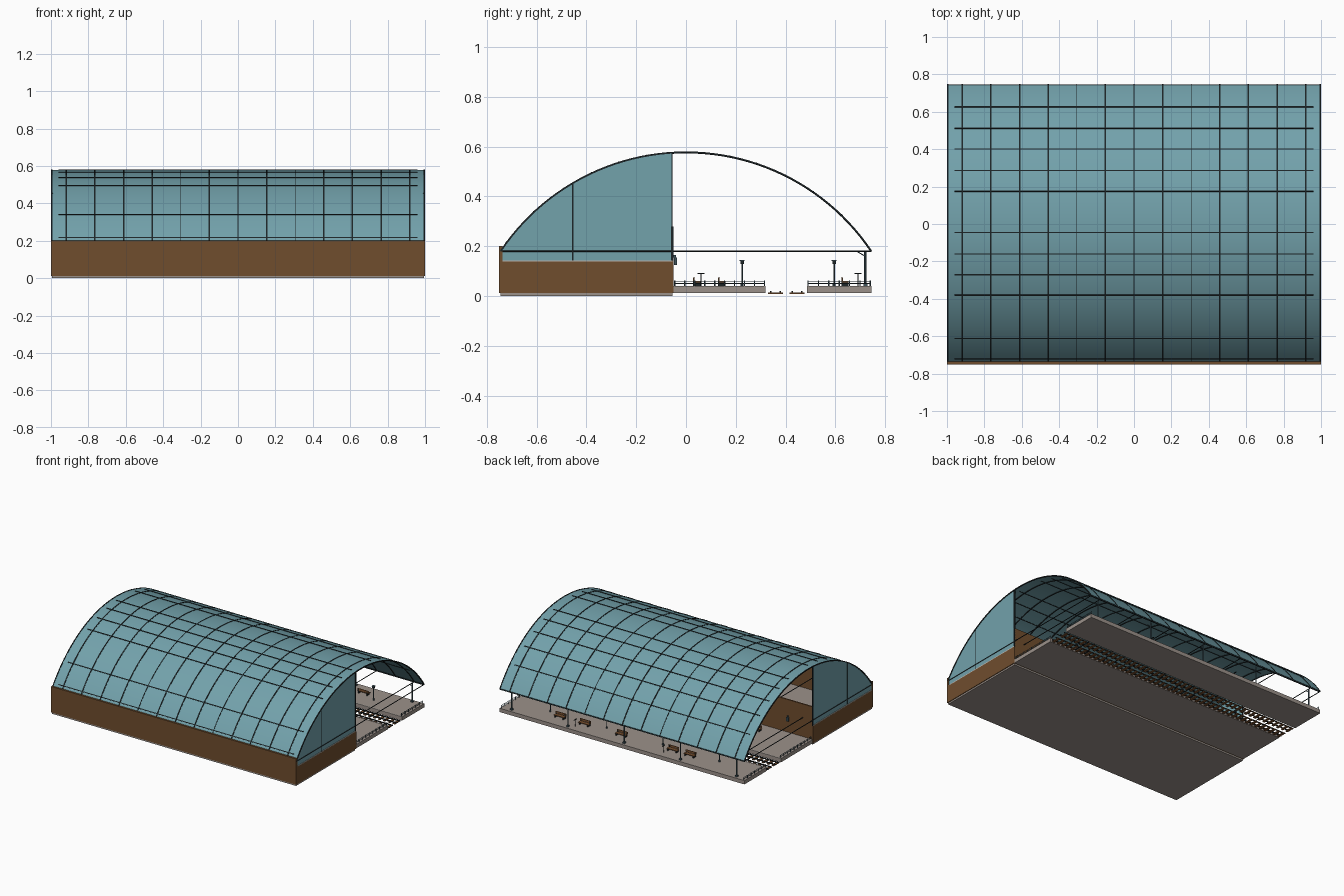
import bpy, bmesh, math
from mathutils import Vector

cube = bpy.data.objects.get("Cube")
if cube:
    bpy.data.objects.remove(cube)


def material(name, rgb):
    m = bpy.data.materials.new(name)
    m.use_nodes = True
    m.diffuse_color = (*rgb, 1)
    m.node_tree.nodes["Principled BSDF"].inputs["Base Color"].default_value = (*rgb, 1)
    return m


GLASS = material("teal glass", (0.17, 0.36, 0.41))
BRICK = material("brown brick", (0.16, 0.075, 0.027))
STONE = material("warm grey paving", (0.33, 0.285, 0.255))
IRON = material("dark iron", (0.012, 0.018, 0.02))
TRIM = material("pale trim", (0.5, 0.46, 0.42))
WOOD = material("bench wood", (0.2, 0.085, 0.03))
STEEL = material("blue grey steel", (0.05, 0.09, 0.11))

# Arch geometry shared by roof, ribs and gables
HALF, SPRING, APEX = 0.745, 0.18, 0.578
RISE = APEX - SPRING
R = (HALF ** 2 + RISE ** 2) / (2 * RISE)
CZ = APEX - R
SWEEP = math.asin(HALF / R)


def arch_z(y):
    return CZ + math.sqrt(R * R - y * y)


def arc(radius, n=48):
    angles = [SWEEP * (2 * i / n - 1) for i in range(n + 1)]
    return [(radius * math.sin(a), CZ + radius * math.cos(a)) for a in angles]


def finish(bm, name, mat, smooth=False):
    bmesh.ops.recalc_face_normals(bm, faces=bm.faces)
    mesh = bpy.data.meshes.new(name)
    bm.to_mesh(mesh)
    bm.free()
    mesh.materials.append(mat)
    ob = bpy.data.objects.new(name, mesh)
    bpy.context.collection.objects.link(ob)
    if smooth:
        bpy.ops.object.select_all(action='DESELECT')
        ob.select_set(True)
        bpy.context.view_layer.objects.active = ob
        bpy.ops.object.shade_smooth_by_angle(angle=math.radians(30))
    return ob


def add_box(bm, x, y, z):
    """Box from three (low, high) ranges."""
    vs = bmesh.ops.create_cube(bm, size=1)["verts"]
    for v in vs:
        v.co = [r[0] + (c + 0.5) * (r[1] - r[0]) for c, r in zip(v.co, (x, y, z))]
    return vs


def boxes(name, mat, ranges):
    bm = bmesh.new()
    for r in ranges:
        add_box(bm, *r)
    return finish(bm, name, mat)


def around(c, w):
    return (c - w / 2, c + w / 2)


def add_bar(bm, a, b, w, sides=6):
    """Thin round bar between two points."""
    a, b = Vector(a), Vector(b)
    rot = (b - a).to_track_quat('Z', 'Y')
    vs = bmesh.ops.create_cone(bm, cap_ends=True, segments=sides, radius1=w / 2,
                               radius2=w / 2, depth=(b - a).length)["verts"]
    for v in vs:
        v.co = rot @ v.co + (a + b) / 2


def add_prism(bm, outline, x0, x1):
    """Extrude a y-z outline along x."""
    face = bm.faces.new([bm.verts.new((x0, y, z)) for y, z in outline])
    ext = bmesh.ops.extrude_face_region(bm, geom=[face])["geom"]
    for v in ext:
        if isinstance(v, bmesh.types.BMVert):
            v.co.x = x1


def arch_band(bm, x0, x1, r0, r1):
    add_prism(bm, arc(r1) + arc(r0)[::-1], x0, x1)


# Roof glazing
bm = bmesh.new()
arch_band(bm, -0.998, 0.998, R - 0.002, R + 0.001)
finish(bm, "roof_glass", GLASS, True)

# Roof ribs, the end ribs sit flush with the gables
bm = bmesh.new()
for i in range(-6, 7):
    w = 0.005 if i in (-2, 2) else 0.008
    arch_band(bm, i * 0.153 - w / 2, i * 0.153 + w / 2, R - 0.005, R + 0.003)
for s in (-1, 1):
    arch_band(bm, s * 0.993, s, R - 0.004, R + 0.003)
finish(bm, "roof_ribs", IRON, True)

# Purlins running along the hall
bm = bmesh.new()
for y in (-0.72, -0.61, -0.38, -0.27, -0.16, -0.045, 0.175, 0.285, 0.4, 0.51, 0.625):
    vs = add_box(bm, (-0.96, 0.96), (-0.003, 0.003), (-0.004, 0.004))
    tilt = math.asin(y / R)
    for v in vs:
        py, pz = v.co.y, v.co.z
        v.co.y = y + py * math.cos(tilt) + pz * math.sin(tilt)
        v.co.z = arch_z(y) - py * math.sin(tilt) + pz * math.cos(tilt)
finish(bm, "roof_purlins", IRON)

# Tie rods at spring height
bm = bmesh.new()
for x in [-0.997, 0.997] + [i * 0.306 for i in range(-3, 4)]:
    add_bar(bm, (x, -0.74, SPRING), (x, 0.74, SPRING), 0.006)
finish(bm, "tie_rods", IRON)
boxes("eaves_beam", IRON, [((-0.998, 0.998), (0.737, 0.745), (0.177, 0.185))])

# Booking hall shell
boxes("hall_floor", STONE, [((-0.995, 0.995), (-0.745, -0.055), (0, 0.012))])
boxes("hall_front_wall", BRICK, [((-1, 1), (-0.75, -0.736), (0.012, 0.202))])
boxes("hall_back_wall", BRICK, [((-0.994, 0.994), (-0.06, -0.05), (0.012, 0.28))])
boxes("hall_side_walls", BRICK,
      [(around(s * 0.994, 0.012), (-0.737, -0.05), (0.012, 0.138)) for s in (-1, 1)])
boxes("side_wall_coping", TRIM,
      [(around(s * 0.994, 0.012), (-0.737, -0.055), (0.138, 0.143)) for s in (-1, 1)])

# Glazed gables over the side walls
bm = bmesh.new()
for s in (-1, 1):
    top = [(y, z - 0.002) for y, z in arc(R) if y < -0.06] + [(-0.056, arch_z(0.056) - 0.002)]
    add_prism(bm, [(-0.056, 0.143), (-0.745, 0.143)] + top, s * 0.991, s * 0.996)
finish(bm, "gable_glass", GLASS)
bm = bmesh.new()
for s in (-1, 1):
    for y in (-0.455, -0.056):
        add_box(bm, around(s * 0.9945, 0.009), around(y, 0.005), (0.14, arch_z(y)))
    add_box(bm, around(s * 0.995, 0.008), around(-0.055, 0.01), (0.14, 0.28))
finish(bm, "gable_posts", IRON)

# Platforms and their edge strips
PLATFORMS = {"near_platform": (-0.05, 0.32), "far_platform": (0.485, 0.745)}
for name, span in PLATFORMS.items():
    boxes(name, STONE, [((-0.998, 0.998), span, (0.012, 0.04))])
boxes("platform_edges", TRIM,
      [((-0.998, 0.998), around(y, 0.008), (0.038, 0.041)) for y in (0.316, 0.489)])

# Fences across the platform ends
bm = bmesh.new()
for s in (-1, 1):
    for y0, y1 in PLATFORMS.values():
        n = round((y1 - y0) / 0.04)
        for z in (0.051, 0.06):
            add_bar(bm, (s * 0.99, y0 + 0.004, z), (s * 0.99, y1 - 0.004, z), 0.003)
        for i in range(n + 1):
            y = y0 + 0.005 + (y1 - y0 - 0.01) * i / n
            add_bar(bm, (s * 0.99, y, 0.04), (s * 0.99, y, 0.062), 0.005)
finish(bm, "end_fences", STEEL)

# Two tracks
boxes("sleepers", WOOD, [(around(-0.98 + 0.04 * i, 0.018), around(y, 0.06), (0.008, 0.014))
                         for y in (0.36, 0.445) for i in range(50)])
boxes("rails", IRON, [((-0.998, 0.998), around(y + d, 0.006), (0.014, 0.021))
                      for y in (0.36, 0.445) for d in (-0.019, 0.019)])

# Roof columns with braces
bm = bmesh.new()
for i in range(-2, 3):
    x = i * 0.459
    add_bar(bm, (x, 0.72, 0.04), (x, 0.72, SPRING), 0.009, 8)
    add_bar(bm, (x, 0.72, 0.16), (x, 0.685, SPRING), 0.004)
    add_box(bm, around(x, 0.016), around(0.72, 0.016), (0.04, 0.05))
finish(bm, "roof_columns", STEEL)

# Platform lamps
posts, heads = bmesh.new(), bmesh.new()
for y in (0.225, 0.595):
    for x in (-0.69, -0.23, 0.23, 0.69):
        add_bar(posts, (x, y, 0.04), (x, y, 0.13), 0.006)
        add_bar(posts, (x, y, 0.04), (x, y, 0.052), 0.012, 8)
        add_box(posts, around(x, 0.02), around(y, 0.02), (0.14, 0.145))
        add_box(heads, around(x, 0.014), around(y, 0.014), (0.128, 0.14))
finish(posts, "lamp_posts", STEEL)
finish(heads, "lamp_heads", IRON)

# Benches: seat and back in wood, legs in iron
wood, legs = bmesh.new(), bmesh.new()
for y, side, xs in ((0.045, 1, (-0.6, -0.2, 0.2, 0.6)), (0.145, 1, (-0.4, 0, 0.4)),
                    (0.64, 1, (-0.48, -0.34, 0.08, 0.38, 0.58))):
    for x in xs:
        add_box(wood, around(x, 0.085), around(y, 0.026), (0.054, 0.058))
        add_box(wood, around(x, 0.085), around(y - side * 0.013, 0.004), (0.06, 0.076))
        for d in (-0.034, 0.034):
            add_box(legs, around(x + d, 0.005), around(y, 0.026), (0.04, 0.054))
            add_box(legs, around(x + d, 0.005), around(y - side * 0.013, 0.006), (0.04, 0.072))
finish(wood, "bench_boards", WOOD)
finish(legs, "bench_legs", IRON)

# Small post signs
bm = bmesh.new()
for x, y in ((0.3, 0.06), (-0.3, 0.06), (0.42, 0.69), (-0.3, 0.69)):
    add_bar(bm, (x, y, 0.04), (x, y, 0.09), 0.004)
    add_box(bm, around(x, 0.006), around(y, 0.028), (0.088, 0.092))
finish(bm, "post_signs", IRON)

# Wall lanterns on the hall's platform side
bm = bmesh.new()
for i in range(-2, 3):
    add_box(bm, around(i * 0.4, 0.016), (-0.048, -0.036), (0.125, 0.155))
    add_box(bm, around(i * 0.4, 0.006), (-0.051, -0.04), (0.155, 0.165))
finish(bm, "wall_lanterns", STEEL)
